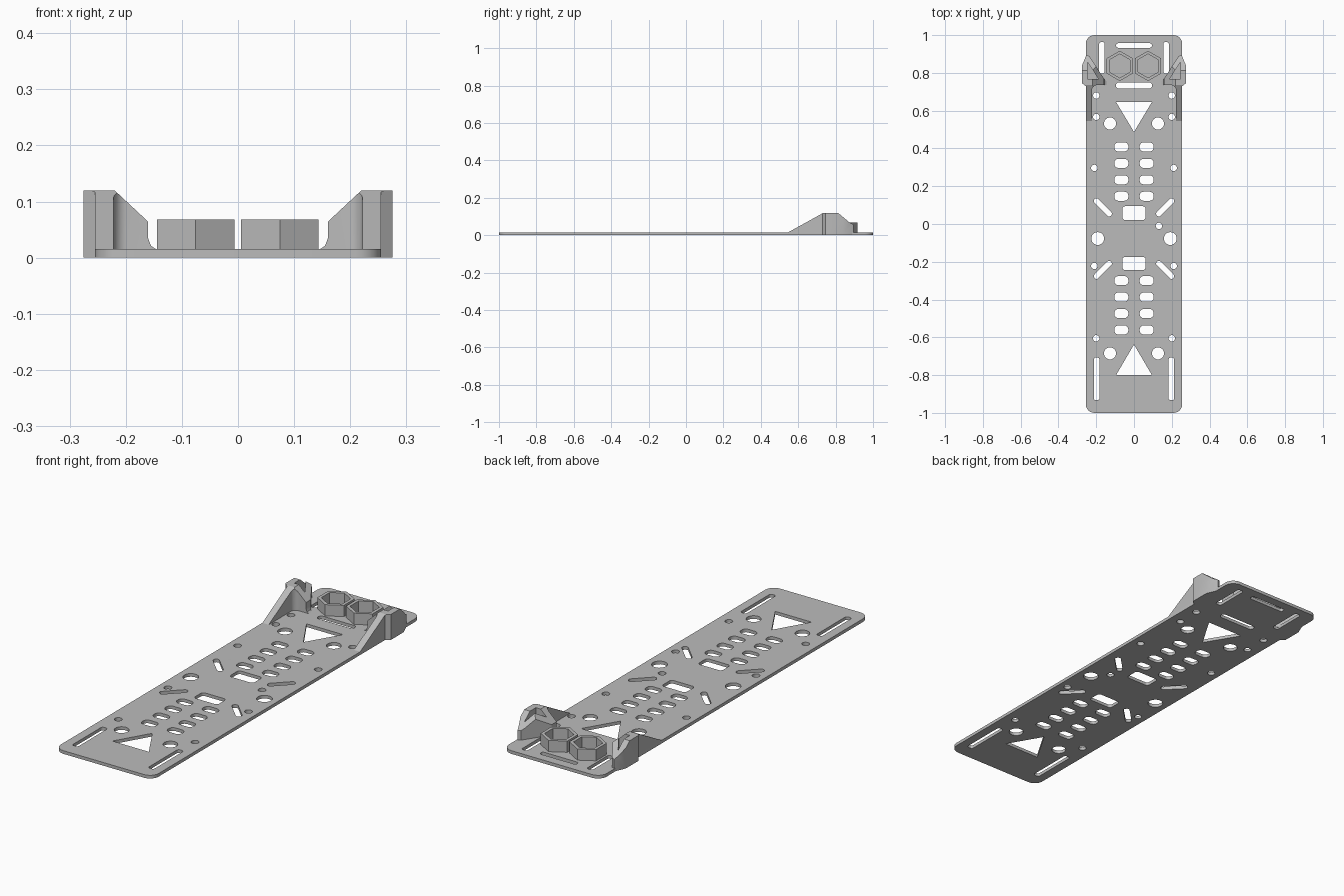
import bpy, bmesh
from math import sin, cos, pi, radians
from mathutils import Matrix

cube = bpy.data.objects.get("Cube")
if cube:
    bpy.data.objects.remove(cube)

grey = bpy.data.materials.new("plain grey")
grey.use_nodes = True
grey.diffuse_color = (0.5, 0.5, 0.5, 1)
grey.node_tree.nodes["Principled BSDF"].inputs["Base Color"].default_value = (0.5, 0.5, 0.5, 1)

THICK = 0.015
YZ = Matrix(((0, 0, 1), (1, 0, 0), (0, 1, 0))).to_4x4()
XZ = Matrix(((1, 0, 0), (0, 0, -1), (0, 1, 0))).to_4x4()


def add_mesh(name, mesh):
    obj = bpy.data.objects.new(name, mesh)
    bpy.context.collection.objects.link(obj)
    return obj


def prism(name, loops, low, high, matrix=Matrix()):
    """Extrude an outline, with further loops as openings, from low to high."""
    curve = bpy.data.curves.new(name, 'CURVE')
    curve.dimensions = '2D'
    curve.fill_mode = 'BOTH'
    curve.extrude = (high - low) / 2
    for loop in loops:
        spline = curve.splines.new('POLY')
        spline.points.add(len(loop) - 1)
        for point, (x, y) in zip(spline.points, loop):
            point.co = (x, y, 0, 1)
        spline.use_cyclic_u = True
    temp = add_mesh(name, curve)
    bpy.context.view_layer.update()
    graph = bpy.context.evaluated_depsgraph_get()
    mesh = bpy.data.meshes.new_from_object(temp.evaluated_get(graph))
    bpy.data.objects.remove(temp)
    bpy.data.curves.remove(curve)
    bm = bmesh.new()
    bm.from_mesh(mesh)
    bmesh.ops.remove_doubles(bm, verts=bm.verts, dist=1e-5)
    bmesh.ops.recalc_face_normals(bm, faces=bm.faces)
    for face in bm.faces:
        face.smooth = False
    bm.to_mesh(mesh)
    bm.free()
    mesh.transform(matrix @ Matrix.Translation((0, 0, (low + high) / 2)))
    mesh.materials.clear()
    mesh.materials.append(grey)
    mesh.name = name
    return add_mesh(name, mesh)


def ngon(x, y, r, sides=24, start=0):
    return [(x + r * cos(start + 2 * pi * i / sides),
             y + r * sin(start + 2 * pi * i / sides)) for i in range(sides)]


def rounded(x, y, w, h, r, angle=0, steps=6):
    """Rounded rectangle, turned by an angle in degrees."""
    a, pts = radians(angle), []
    for k, (sx, sy) in enumerate(((1, 1), (-1, 1), (-1, -1), (1, -1))):
        for i in range(steps + 1):
            t = (k + i / steps) * pi / 2
            px = sx * (w / 2 - r) + r * cos(t)
            py = sy * (h / 2 - r) + r * sin(t)
            pts.append((x + px * cos(a) - py * sin(a), y + px * sin(a) + py * cos(a)))
    return pts


# Base plate with all its openings
loops = [rounded(0, 0, 0.51, 2, 0.045)]
for s in (-1, 1):
    for x, y, r in ((0.2, 0.68, 0.017), (0.2, 0.567, 0.017), (0.21, 0.297, 0.017),
                    (0.21, -0.222, 0.017), (0.2, -0.605, 0.017), (0.127, 0.532, 0.032),
                    (0.127, -0.685, 0.032), (0.192, -0.077, 0.034)):
        loops.append(ngon(s * x, y, r))
    for i in range(4):
        for y in (0.408 - i * 0.087, -0.3 - i * 0.087):
            loops.append(rounded(s * 0.067, y, 0.074, 0.048, 0.021))
    loops += [rounded(s * 0.17, 0.88, 0.03, 0.165, 0.01),
              rounded(s * 0.198, -0.82, 0.03, 0.225, 0.01),
              rounded(s * 0.165, 0.088, 0.122, 0.028, 0.012, s * 45),
              rounded(s * 0.165, -0.243, 0.122, 0.028, 0.012, -s * 45)]
loops += [rounded(0, 0.945, 0.19, 0.024, 0.01), rounded(0, 0.733, 0.19, 0.032, 0.014),
          rounded(0, 0.058, 0.124, 0.072, 0.014), rounded(0, -0.209, 0.124, 0.068, 0.014),
          ngon(0.132, -0.01, 0.017),
          [(-0.095, 0.646), (0.095, 0.646), (0, 0.487)],
          [(-0.095, -0.8), (0.095, -0.8), (0, -0.638)]]
prism("base_plate", loops, 0, THICK)

# Hexagonal sockets
for name, x in (("right_hex_socket", -0.0755), ("left_hex_socket", 0.0745)):
    prism(name, [ngon(x, 0.837, 0.08, 6, pi / 2), ngon(x, 0.837, 0.063, 6, pi / 2)],
          THICK - 0.005, 0.068)

# Side bracket: plan with gusset, filleted corner and hollow triangular tower
fillet = [(0.197 + 0.025 * cos(t * pi / 12), 0.71 + 0.025 * sin(t * pi / 12))
          for t in range(6, -1, -1)]
plan = [(0.255, 0.545), (0.255, 0.73), (0.275, 0.745), (0.275, 0.84), (0.252, 0.895),
        (0.238, 0.89), (0.155, 0.765), (0.145, 0.755), (0.145, 0.735)]
plan += fillet + [(0.222, 0.545)]
hollow = [(0.245, 0.855), (0.245, 0.768), (0.188, 0.768)]
bracket = prism("side_brackets", [plan, hollow], -0.02, 0.2)

# Trim the bracket to its side and front outlines
side = [(0.54, -0.01), (0.54, 0.012), (0.735, 0.12), (0.812, 0.12), (0.875, 0.068),
        (0.9, 0.055), (0.9, -0.01)]
front = [(0.3, 0), (0.3, 0.15), (0.25, 0.15), (0.22, 0.12), (0.16, 0.064), (0.16, 0.034),
         (0.155, 0.021), (0.146, THICK), (0.146, 0.008), (0.25, 0.008), (0.25, 0)]
cutters = [prism("side_trim", [side], 0.1, 0.32, YZ),
           prism("front_trim", [front], -1, -0.4, XZ)]
for cutter in cutters:
    cutter.hide_render = True
    mod = bracket.modifiers.new("trim", 'BOOLEAN')
    mod.operation = 'INTERSECT'
    mod.solver = 'EXACT'
    mod.object = cutter
mirror = bracket.modifiers.new("mirror", 'MIRROR')
mirror.use_axis = (True, False, False)
mirror.use_mirror_merge = False
bpy.context.view_layer.update()
graph = bpy.context.evaluated_depsgraph_get()
final = bpy.data.meshes.new_from_object(bracket.evaluated_get(graph))
bracket.modifiers.clear()
bracket.data = final
for cutter in cutters:
    bpy.data.objects.remove(cutter)

# Smooth only the round edges
for obj in bpy.context.view_layer.objects:
    obj.select_set(obj.type == 'MESH' and grey.name in obj.data.materials)
bpy.context.view_layer.objects.active = bracket
bpy.ops.object.shade_smooth_by_angle(angle=radians(25))
